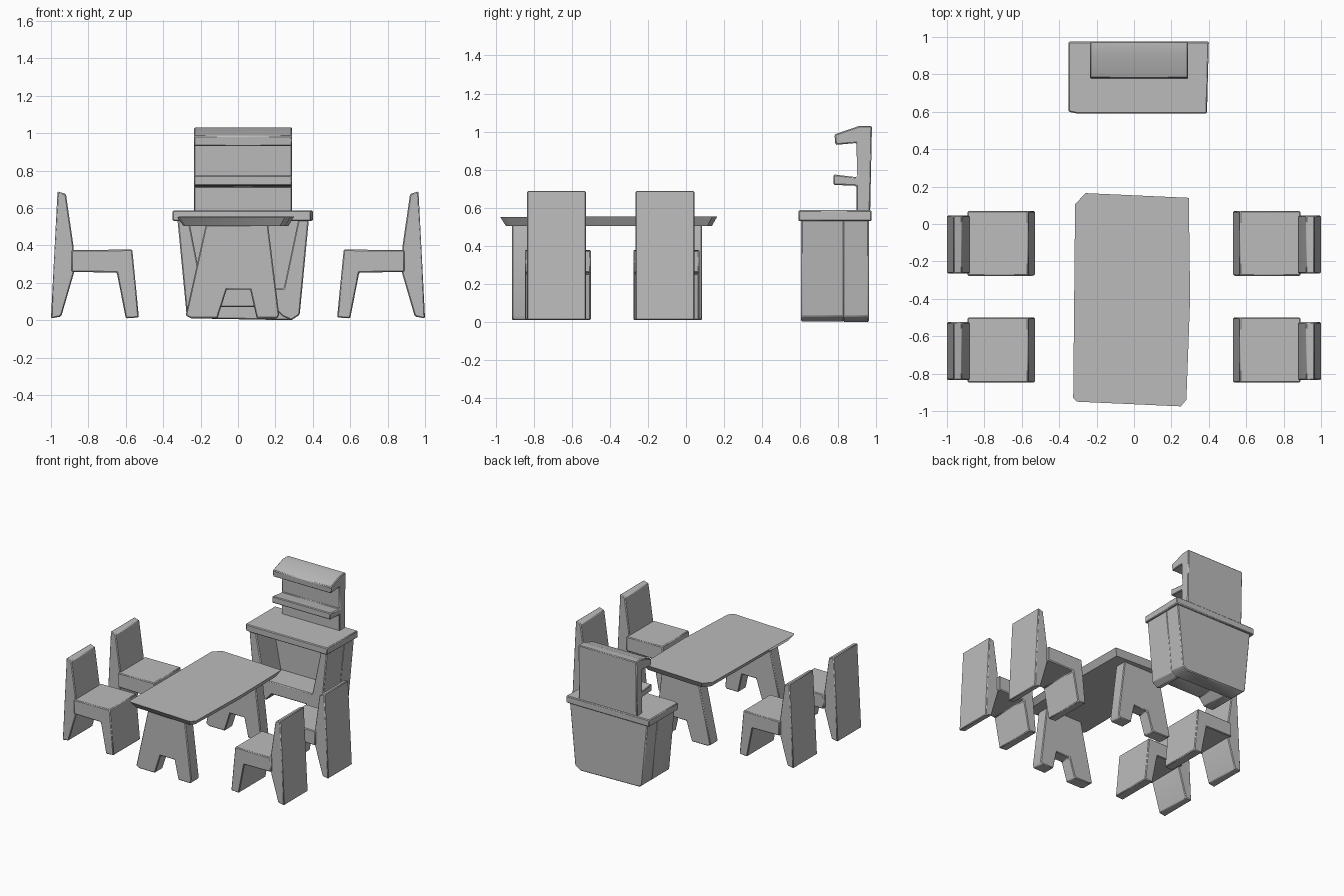
import bpy, bmesh, math

if "Cube" in bpy.data.objects:
    bpy.data.objects.remove(bpy.data.objects["Cube"])

grey = bpy.data.materials.new("plain grey")
grey.diffuse_color = (0.5, 0.5, 0.5, 1)
grey.use_nodes = True
grey.node_tree.nodes["Principled BSDF"].inputs["Base Color"].default_value = grey.diffuse_color


def finish(name, bm, bevel):
    """Turn a bmesh into a shaded, softly bevelled object."""
    bmesh.ops.recalc_face_normals(bm, faces=bm.faces)
    mesh = bpy.data.meshes.new(name)
    bm.to_mesh(mesh)
    bm.free()
    mesh.materials.append(grey)
    ob = bpy.data.objects.new(name, mesh)
    bpy.context.collection.objects.link(ob)
    if bevel:
        mod = ob.modifiers.new("soft_edges", 'BEVEL')
        mod.width = bevel
        mod.segments = 1
        mod.limit_method = 'ANGLE'
        mod.angle_limit = math.radians(35)
    bpy.ops.object.select_all(action='DESELECT')
    ob.select_set(True)
    bpy.context.view_layer.objects.active = ob
    bpy.ops.object.shade_smooth_by_angle(angle=math.radians(50))
    return ob


def prism(name, pts, axis, a, b, bevel=0.006):
    """Extrude a 2D outline along an axis from a to b."""
    place = {'X': lambda p, t: (t, p[0], p[1]),
             'Y': lambda p, t: (p[0], t, p[1]),
             'Z': lambda p, t: (p[0], p[1], t)}[axis]
    bm = bmesh.new()
    lo = [bm.verts.new(place(p, a)) for p in pts]
    hi = [bm.verts.new(place(p, b)) for p in pts]
    bm.faces.new(lo)
    bm.faces.new(hi)
    n = len(pts)
    for i in range(n):
        j = (i + 1) % n
        bm.faces.new((lo[i], lo[j], hi[j], hi[i]))
    return finish(name, bm, bevel)


# Chairs: slab back reaching the floor, bent seat and front leg
back = [(1.0, 0.01), (0.965, 0.69), (0.92, 0.675), (0.88, 0.40),
        (0.875, 0.26), (0.945, 0.02)]
seat = [(0.89, 0.375), (0.565, 0.378), (0.53, 0.015), (0.60, 0.01),
        (0.648, 0.255), (0.89, 0.258)]
for side, label in ((-1, "left"), (1, "right")):
    for y, row in ((-0.68, "front"), (-0.11, "rear")):
        prism(f"{row}_{label}_chair_back", [(side * x, z) for x, z in back],
              'Y', y - 0.155, y + 0.155)
        prism(f"{row}_{label}_chair_seat", [(side * x, z) for x, z in seat],
              'Y', y - 0.167, y + 0.18)

# Table top with clipped corners and an undercut edge
top = [(-0.26, 0.165), (-0.315, 0.105), (-0.325, -0.93), (-0.305, -0.95),
       (0.25, -0.975), (0.28, -0.94), (0.30, -0.40), (0.293, 0.14)]
table = prism("table_top", top, 'Z', 0.505, 0.555, 0)
for v in table.data.vertices:
    if v.co.z < 0.52:
        v.co.x *= 0.9
        v.co.y = -0.405 + (v.co.y + 0.405) * 0.95
    elif v.co.y < -0.9:
        v.co.z -= 0.005

# Table legs: splayed end panels with a notch between two feet
leg = [(-0.17, 0.52), (-0.28, 0.025), (-0.25, 0.01), (-0.11, 0.01),
       (-0.06, 0.165), (0.065, 0.165), (0.10, 0.01), (0.21, 0.01),
       (0.22, 0.03), (0.16, 0.52)]
prism("front_table_leg", leg, 'Y', -0.915, -0.815)
prism("rear_table_leg", leg, 'Y', -0.015, 0.085)

# Cabinet base: tapered open front, closed back
prism("cabinet_front", [
    (-0.325, 0.55), (-0.275, 0.03), (-0.25, 0.01), (-0.17, 0.01),
    (-0.12, 0.07), (0.19, 0.07), (0.24, 0.02), (0.285, 0.0),
    (0.33, 0.03), (0.38, 0.55), (0.325, 0.55), (0.245, 0.17),
    (-0.19, 0.17), (-0.265, 0.55)], 'Y', 0.605, 0.83)
prism("cabinet_back", [(-0.325, 0.55), (-0.275, 0.03), (-0.25, 0.01),
                       (0.285, 0.0), (0.33, 0.03), (0.38, 0.55)],
      'Y', 0.825, 0.96)
prism("cabinet_counter", [(-0.35, 0.975), (-0.35, 0.60), (-0.30, 0.59),
                          (0.39, 0.59), (0.40, 0.975)], 'Z', 0.53, 0.587)

# Upper hutch: back panel and two projecting shelves in one profile
prism("hutch_shelves", [
    (0.78, 0.985), (0.91, 1.03), (0.977, 1.03), (0.967, 0.56),
    (0.895, 0.56), (0.895, 0.715), (0.775, 0.72), (0.775, 0.775),
    (0.90, 0.76), (0.895, 0.94), (0.785, 0.93)], 'X', -0.235, 0.29)
